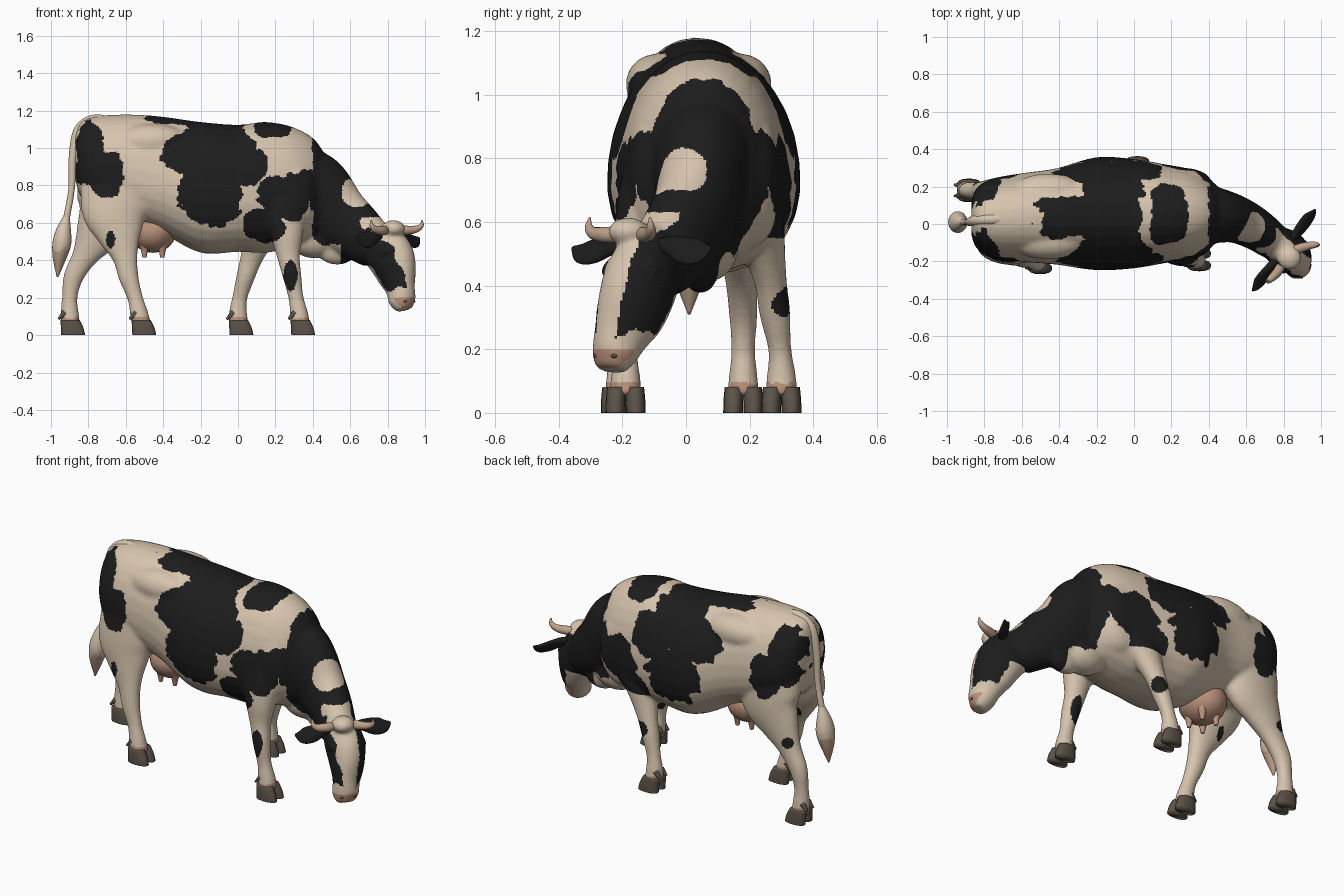
import bpy, bmesh, math
from mathutils import Vector, Matrix, noise

cube = bpy.data.objects.get("Cube")
if cube:
    bpy.data.objects.remove(cube, do_unlink=True)


def material(name, rgb):
    m = bpy.data.materials.new(name)
    m.use_nodes = True
    m.diffuse_color = (*rgb, 1)
    node = next(n for n in m.node_tree.nodes if n.type == "BSDF_PRINCIPLED")
    node.inputs["Base Color"].default_value = (*rgb, 1)
    node.inputs["Roughness"].default_value = 0.7
    return m


CREAM = material("cream_hide", (.67, .55, .42))
BLACK = material("black_hide", (.012, .012, .012))
PINK = material("pink_skin", (.50, .29, .20))
HOOF = material("hoof_brown", (.105, .085, .065))
HORN = material("horn_tan", (.50, .35, .25))


def spline(a, b, c, d, t):
    """Catmull-Rom blend of four stations."""
    return [.5 * (2*q + (r - p)*t + (2*p - 5*q + 4*r - s)*t*t + (3*q - p - 3*r + s)*t**3)
            for p, q, r, s in zip(a, b, c, d)]


def loft(bm, stations, hint=(0, 0, 1), axis=None, power=1.0, pear=0.0, steps=5, sides=28):
    """Skin ovals along a path; station = x, y, z, half width, half depth."""
    pts = [stations[0], *stations, stations[-1]]
    rows = [spline(*pts[i:i + 4], k / steps)
            for i in range(len(stations) - 1) for k in range(steps)] + [stations[-1]]
    rings = []
    for i, row in enumerate(rows):
        ahead, behind = rows[min(i + 1, len(rows) - 1)], rows[max(i - 1, 0)]
        tangent = Vector(axis) if axis else (Vector(ahead[:3]) - Vector(behind[:3])).normalized()
        side = Vector(hint).cross(tangent).normalized()
        up = tangent.cross(side)
        ring = []
        for k in range(sides):
            a = 2 * math.pi * k / sides
            c, s = [math.copysign(abs(f) ** power, f) for f in (math.cos(a), math.sin(a))]
            c *= 1 - pear * s
            ring.append(bm.verts.new(Vector(row[:3]) + side * c * max(row[3], .002)
                                     + up * s * max(row[4], .002)))
        rings.append(ring)
    for r0, r1 in zip(rings, rings[1:]):
        for k in range(sides):
            j = (k + 1) % sides
            bm.faces.new((r0[k], r0[j], r1[j], r1[k]))
    bm.faces.new(rings[0][::-1])
    bm.faces.new(rings[-1])


def ball(bm, centre, size):
    mat = Matrix.Translation(centre) @ Matrix.Diagonal((*size, 1))
    bmesh.ops.create_uvsphere(bm, u_segments=20, v_segments=12, radius=1, matrix=mat)


def finish(bm, name, mats):
    bmesh.ops.recalc_face_normals(bm, faces=bm.faces[:])
    mesh = bpy.data.meshes.new(name)
    bm.to_mesh(mesh)
    bm.free()
    obj = bpy.data.objects.new(name, mesh)
    bpy.context.collection.objects.link(obj)
    for m in mats:
        mesh.materials.append(m)
    for p in mesh.polygons:
        p.use_smooth = True
    return obj


# Head frame: s forward, l to the animal's left
HEAD, FWD, LEFT = Vector((.84, -.17, 0)), Vector((.79, -.61, 0)), Vector((.61, .79, 0))


def hp(s, l, z):
    return HEAD + FWD * s + LEFT * l + Vector((0, 0, z))


# Trunk, neck and head
hide = bmesh.new()
loft(hide, [(-.87, .03, .95, .09, .12), (-.84, .03, .94, .16, .20), (-.76, .03, .915, .21, .255),
            (-.60, .035, .895, .235, .285), (-.42, .04, .86, .255, .31), (-.20, .055, .79, .30, .35),
            (0, .055, .785, .29, .34), (.15, .055, .79, .265, .35), (.30, .055, .79, .235, .32),
            (.42, .055, .77, .17, .265), (.50, .05, .74, .09, .15)],
     axis=(1, 0, 0), power=.92, pear=.12)
loft(hide, [(.30, .055, .83, .17, .20), (.40, .05, .76, .155, .215), (.53, .03, .635, .13, .18),
            (.64, -.02, .55, .115, .155), (.74, -.09, .47, .10, .125)])
skull = [(-.16, -.005, .53, .06, .07), (-.12, 0, .50, .09, .12), (-.04, .01, .42, .108, .135),
         (.01, .005, .32, .095, .12), (.045, -.01, .24, .074, .09), (.065, -.02, .18, .074, .07),
         (.08, -.02, .135, .05, .04)]
loft(hide, [(*hp(s, l, z), w, d) for s, l, z, w, d in skull])
ball(hide, hp(0, -.015, .57), (.065, .065, .045))
ball(hide, (.41, .06, .52), (.14, .105, .11))
ball(hide, (.53, .045, .46), (.11, .06, .085))
for side in (-1, 1):
    ball(hide, (-.46, .04 + side * .13, 1.035), (.20, .10, .095))
    ball(hide, (.27, .055 + side * .155, .74), (.15, .09, .22))
    ball(hide, hp(.01, .005 + side * .075, .45), (.035, .035, .035))

# Legs, from hip or shoulder down to the pastern
fore_size = [(.08, .15), (.085, .13), (.072, .09), (.052, .062), (.049, .050), (.037, .041),
             (.046, .049), (.052, .052)]
hind_size = [(.11, .20), (.095, .185), (.072, .125), (.052, .07), (.045, .054), (.038, .042),
             (.045, .049), (.052, .052)]
heights = (.85, .67, .54, .42, .31, .20, .12, .05)
legs = {
    "front_right": (fore_size, [(.22, -.09), (.24, -.13), (.26, -.155), (.27, -.17),
                                (.29, -.185), (.31, -.19), (.325, -.19), (.335, -.19)]),
    "front_left": (fore_size, [(.20, .20), (.17, .22), (.12, .24), (.075, .265),
                               (.04, .28), (.01, .295), (0, .30), (.005, .30)]),
    "hind_right": (hind_size, [(-.63, -.08), (-.655, -.12), (-.635, -.15), (-.605, -.175),
                               (-.585, -.19), (-.55, -.20), (-.53, -.205), (-.515, -.205)]),
    "hind_left": (hind_size, [(-.66, .13), (-.68, .16), (-.75, .17), (-.82, .175),
                              (-.88, .18), (-.90, .18), (-.90, .18), (-.895, .18)])}
for name, (sizes, path) in legs.items():
    loft(hide, [(x, y, z, *wd) for (x, y), z, wd in zip(path, heights, sizes)], hint=(1, 0, 0))

    # Cloven hoof: two toes and two dewclaws
    fx, fy = path[-1]
    hoof = bmesh.new()
    for side in (-1, 1):
        loft(hoof, [(fx + .014, fy + side * .032, 0, .031, .064),
                    (fx + .008, fy + side * .031, .04, .031, .060),
                    (fx - .003, fy + side * .028, .082, .030, .051)],
             hint=(1, 0, 0), axis=(0, 0, 1), power=.85, sides=16)
        loft(hoof, [(fx - .03, fy + side * .025, .12, .018, .018),
                    (fx - .065, fy + side * .03, .085, .006, .006)], hint=(0, 1, 0), sides=10)
    finish(hoof, name + "_hoof", [HOOF])

# Fuse the hide into one smooth skin
body = finish(hide, "body", [CREAM, BLACK, PINK])
remesh = body.modifiers.new("fuse", "REMESH")
remesh.mode, remesh.voxel_size = "VOXEL", .0085
soften = body.modifiers.new("soften", "SMOOTH")
soften.factor, soften.iterations = .5, 20
fused = bpy.data.meshes.new_from_object(body.evaluated_get(bpy.context.evaluated_depsgraph_get()))
body.modifiers.clear()
body.data = fused
fused.materials.clear()
for m in (CREAM, BLACK, PINK):
    fused.materials.append(m)

# Coat markings as side-on ovals: x, z, half length, half height
ovals = [(-.79, 1.01, .08, .13), (-.70, .85, .095, .13), (-.81, .88, .06, .08),  # rump
         (-.25, 1.18, .28, .055), (-.12, 1.08, .17, .09), (-.24, .97, .19, .12),  # back
         (.02, .92, .135, .12), (-.15, .74, .17, .17),  # flank
         (.19, 1.11, .10, .055),  # withers
         (.14, .585, .11, .10), (.26, .74, .15, .13), (.37, .80, .06, .09),  # shoulder
         (.28, .32, .035, .08), (-.68, .51, .022, .04)]  # right legs
spots = [((.08, .31, .35), .048), ((-.83, .21, .47), .035)]  # left legs


def coat(p):
    wob = noise.noise(p * 11) + .6 * noise.noise(p * 27)
    q = p - HEAD
    s, l, z = q.dot(FWD), q.dot(LEFT), p.z
    # Depth of a point in front of the head's axis
    front = (s - .01) * .8 + (z - .32) * .6
    if p.x > .62 and s > -.17 and z < .63 and front > -.17:
        if z < .20 and s > .055 and front > -.035:
            return 2
        if z < .25 + .03 * wob or (z > .57 and s > -.06 and abs(l) < .09):
            return 0
        if abs(l + .01) < .04 + (z - .25) * .1 + .015 * wob and front > .02:
            return 0
        return 0 if front < -.065 + .02 * wob and z < .37 else 1
    if p.x > .40 + .02 * wob and z > .30:
        if (p - Vector((.63, -.03, .755))).length < .095 + .015 * wob:
            return 0
        return 0 if z < .50 + .03 * wob and p.x < .55 else 1
    if z < .095 + .006 * wob:
        return 2
    for cx, cz, rx, rz in ovals:
        if ((p.x - cx) / rx) ** 2 + ((z - cz) / rz) ** 2 < 1 + .45 * wob:
            if z > .55 or p.y < 0:
                return 1
    return int(any((p - Vector(c)).length < r for c, r in spots))


for face in fused.polygons:
    face.use_smooth = True
    face.material_index = coat(face.center)

# Ears, horns, eyes and nostrils
for side, label in ((-1, "right"), (1, "left")):
    ear = bmesh.new()
    path = [(.07, .53, .02, .02), (.12, .525, .034, .022), (.18, .51, .048, .018),
            (.235, .505, .04, .013), (.275, .52, .006, .004)]
    loft(ear, [(*hp(-.05, side * l, z), w, d) for l, z, w, d in path],
         hint=FWD + Vector((0, 0, .7)))
    finish(ear, label + "_ear", [BLACK])

    horn = bmesh.new()
    path = [(-.01, 0, .05, .56, .024), (.005, .01, .09, .56, .025), (.02, .03, .135, .565, .020),
            (.03, .045, .158, .585, .013), (.03, .05, .158, .615, .003)]
    loft(horn, [(*hp(s + side * skew, side * l - .025, z), r, r) for s, skew, l, z, r in path],
         hint=FWD, sides=16)
    finish(horn, label + "_horn", [HORN])

    eye = bmesh.new()
    ball(eye, hp(.015, .005 + side * .09, .445), (.018, .018, .018))
    finish(eye, label + "_eye", [BLACK])

    nostril = bmesh.new()
    ball(nostril, hp(.11, side * .035 - .02, .18), (.012, .012, .008))
    finish(nostril, label + "_nostril", [HOOF])

# Tail and its tuft
tail = bmesh.new()
loft(tail, [(-.66, .03, 1.11, .05, .04), (-.76, .025, 1.135, .045, .035),
            (-.83, .02, 1.11, .036, .03), (-.865, .015, 1.05, .028, .026),
            (-.885, .01, .93, .021, .02), (-.89, .01, .78, .017, .017), (-.92, .01, .61, .018, .018)],
     hint=(0, 1, 0), sides=16)
finish(tail, "tail", [CREAM])

tuft = bmesh.new()
loft(tuft, [(-.915, .01, .64, .015, .015), (-.932, .01, .56, .04, .045), (-.942, .01, .49, .05, .058),
            (-.955, .01, .41, .036, .042), (-.965, .01, .31, .004, .004)], hint=(0, 1, 0), sides=24)
brush = finish(tuft, "tail_tuft", [CREAM, HORN])
for face in brush.data.polygons:
    face.material_index = int(face.center.z + .03 * noise.noise(face.center * 40) < .45)

# Udder with four teats
udder = bmesh.new()
ball(udder, (-.455, .03, .555), (.125, .14, .115))
for dx in (-.045, .05):
    for dy in (-.055, .055):
        x, y = -.455 + dx, .03 + dy
        loft(udder, [(x, y, .49, .03, .03), (x, y, .45, .018, .018), (x, y, .415, .011, .011)],
             hint=(1, 0, 0), sides=12)
finish(udder, "udder", [PINK])
